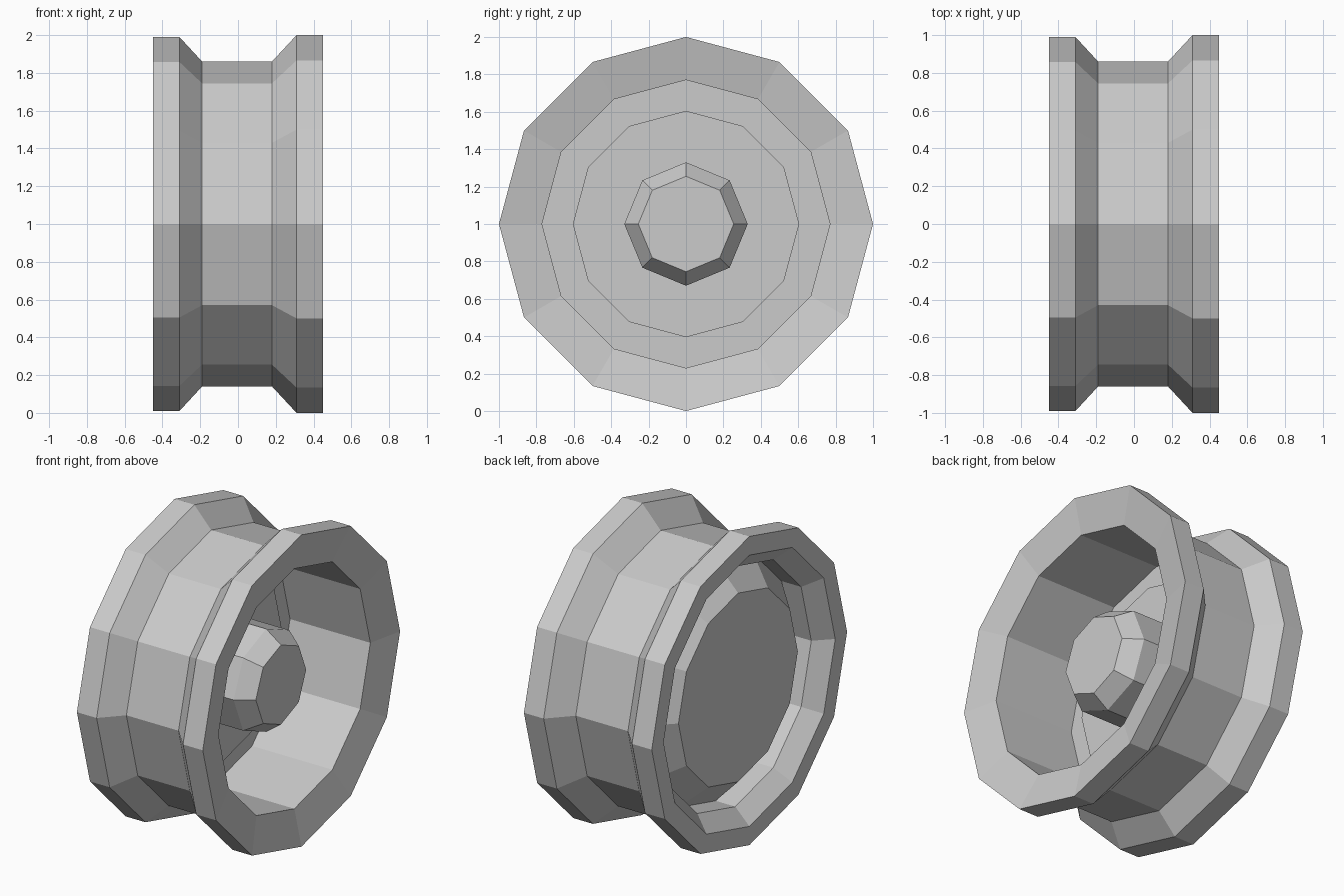
import bpy, bmesh
from math import sin, cos, tau

if "Cube" in bpy.data.objects:
    bpy.data.objects.remove(bpy.data.objects["Cube"])

CENTRE_Z = 1.0


def lathe(name, profile, sides, closed=False):
    """Spin (x, radius) points about the x axis; cap the ends if not closed."""
    bm = bmesh.new()
    rings = []
    for x, r in profile:
        rings.append([bm.verts.new((x, r * sin(tau * i / sides),
                                    CENTRE_Z + r * cos(tau * i / sides)))
                      for i in range(sides)])
    pairs = list(zip(rings, rings[1:]))
    if closed:
        pairs.append((rings[-1], rings[0]))
    for a, b in pairs:
        for i in range(sides):
            j = (i + 1) % sides
            bm.faces.new((a[i], a[j], b[j], b[i]))
    if not closed:
        bm.faces.new(rings[0])
        bm.faces.new(rings[-1])
    bmesh.ops.recalc_face_normals(bm, faces=bm.faces)
    mesh = bpy.data.meshes.new(name)
    bm.to_mesh(mesh)
    bm.free()
    obj = bpy.data.objects.new(name, mesh)
    bpy.context.collection.objects.link(obj)
    return obj


# Rim: flanged outside, hollow barrel inside
lathe("wheel_rim", [
    (-0.45, 0.99), (-0.31, 0.99), (-0.19, 0.86), (0.18, 0.86),
    (0.31, 1.0), (0.45, 1.0),
    (0.40, 0.77), (-0.35, 0.77), (-0.45, 0.87),
], 12, closed=True)

# Centre disc: tapered on the back, stepped on the front
lathe("centre_disc", [(-0.37, 0.605), (-0.21, 0.77), (-0.17, 0.77),
                      (-0.17, 0.605), (-0.11, 0.605)], 12)

# Eight-sided hub with a chamfered cap
lathe("hub", [(-0.12, 0.33), (0.20, 0.33), (0.305, 0.255)], 8)
